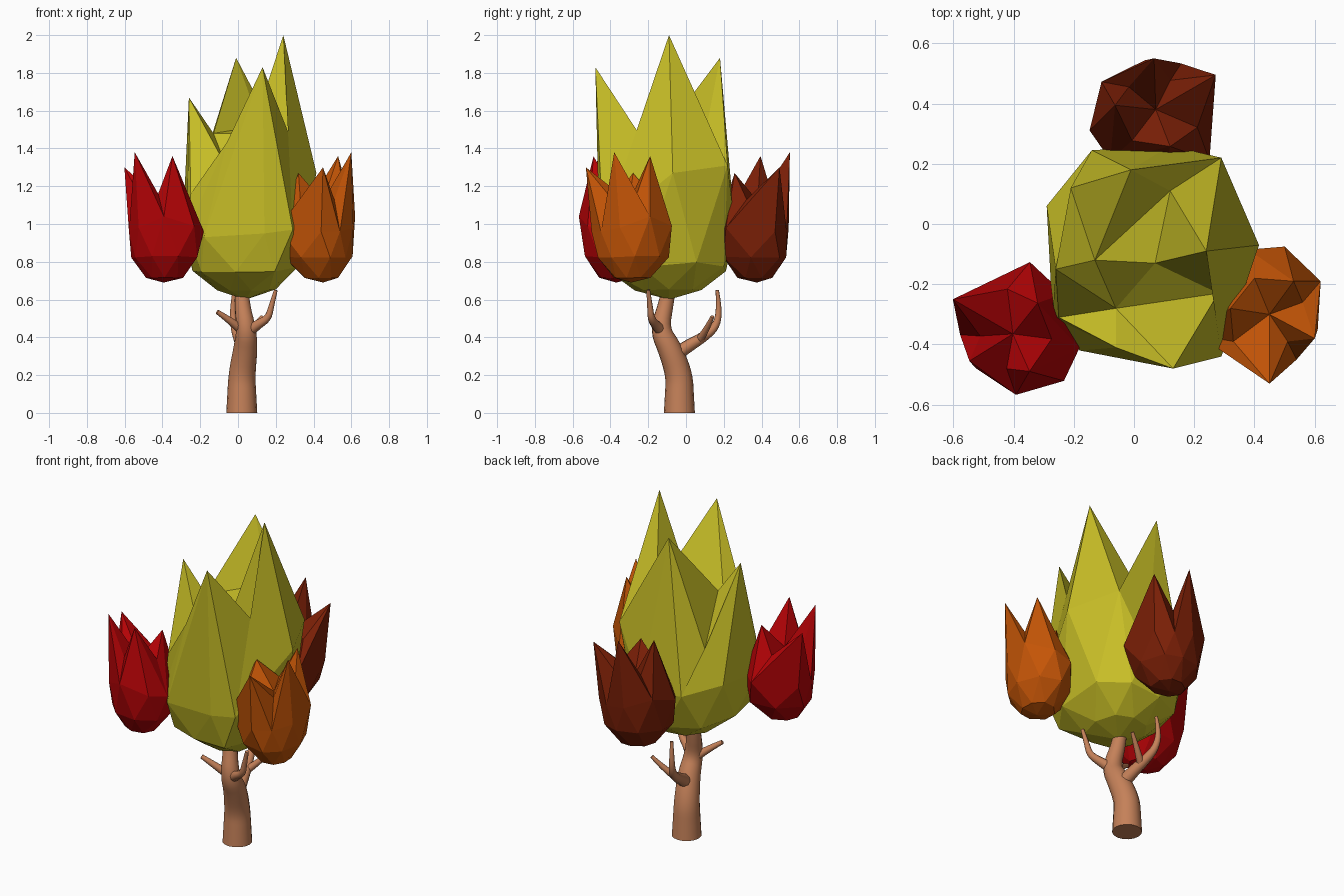
import bpy, bmesh, math
from mathutils import Vector, Matrix

if "Cube" in bpy.data.objects:
    bpy.data.objects.remove(bpy.data.objects["Cube"])


def material(name, rgb):
    m = bpy.data.materials.new(name)
    m.diffuse_color = (*rgb, 1)
    m.use_nodes = True
    m.node_tree.nodes["Principled BSDF"].inputs["Base Color"].default_value = m.diffuse_color
    return m


def foliage(name, petals, base, z1, z2, k, hearts, mat, matrix=Matrix()):
    """Faceted bud: rounded bottom, bulging waist, jagged rim of peaks, hollow top.
    petals: (rim point, waist point, index of heart point its inner face meets),
    counter-clockwise seen from above."""
    base = Vector(base)
    rim = [Vector(p[0]) for p in petals]
    waist = [Vector(p[1]) for p in petals]
    n = len(petals)

    def shrink(ring, k, z):
        # half-step ring below the given one, so the bands zigzag
        mean = sum(r.z for r in ring) / n
        out = []
        for i in range(n):
            p = (ring[i] + ring[(i + 1) % n]) / 2
            q = base + (p - base) * k
            q.z = z + 0.15 * (p.z - mean)
            out.append(q)
        return out

    low = shrink(waist, k, z2)
    bottom = shrink(low, 0.58, z1)
    bm = bmesh.new()
    b, l, w, r = [[bm.verts.new(p) for p in ring] for ring in (bottom, low, waist, rim)]
    pole = bm.verts.new(base)
    h = [bm.verts.new(p) for p in hearts]
    for i in range(n):
        j = (i + 1) % n
        bm.faces.new((pole, b[j], b[i]))
        bm.faces.new((l[i], b[i], l[j]))
        bm.faces.new((b[i], b[j], l[j]))
        bm.faces.new((w[i], l[i], w[j]))
        bm.faces.new((l[i], l[j], w[j]))
        # sides rise to the rim, split along the petal peaks
        if rim[i].z > rim[j].z:
            bm.faces.new((w[i], w[j], r[i]))
            bm.faces.new((w[j], r[j], r[i]))
        else:
            bm.faces.new((w[i], w[j], r[j]))
            bm.faces.new((w[i], r[j], r[i]))
        # inner faces run to the heart
        hi, hj = petals[i][2], petals[j][2]
        bm.faces.new((r[i], r[j], h[hi]))
        if hi != hj:
            bm.faces.new((r[j], h[hj], h[hi]))
    if len(h) == 3:
        bm.faces.new(h)
    bmesh.ops.recalc_face_normals(bm, faces=bm.faces)
    me = bpy.data.meshes.new(name)
    bm.to_mesh(me)
    bm.free()
    me.materials.append(mat)
    ob = bpy.data.objects.new(name, me)
    ob.matrix_world = matrix
    bpy.context.collection.objects.link(ob)


def limb(name, points, mat, sides=3):
    """Tapered round limb along (x, y, z, radius) points."""
    cu = bpy.data.curves.new(name, 'CURVE')
    cu.dimensions = '3D'
    cu.bevel_depth = 1
    cu.bevel_resolution = sides
    cu.use_fill_caps = True
    cu.resolution_u = 4
    sp = cu.splines.new('NURBS')
    sp.points.add(len(points) - 1)
    for p, (x, y, z, r) in zip(sp.points, points):
        p.co = (x, y, z, 1)
        p.radius = r
    sp.order_u = 3
    sp.use_endpoint_u = True
    cu.materials.append(mat)
    ob = bpy.data.objects.new(name, cu)
    bpy.context.collection.objects.link(ob)
    bpy.ops.object.select_all(action='DESELECT')
    ob.select_set(True)
    bpy.context.view_layer.objects.active = ob
    bpy.ops.object.convert(target='MESH')
    bpy.ops.object.shade_smooth_by_angle(angle=math.radians(50))


bark = material("bark", (0.56, 0.22, 0.10))
green = material("yellow_green_leaf", (0.58, 0.52, 0.02))
red = material("red_leaf", (0.48, 0.001, 0.002))
orange = material("orange_leaf", (0.55, 0.09, 0.002))
brown = material("russet_leaf", (0.20, 0.014, 0.002))

# Trunk and branches
limb("trunk", [(0.02, -0.035, 0, 0.082), (0.02, -0.035, 0.09, 0.077),
               (0.02, -0.035, 0.2, 0.071), (0.04, -0.085, 0.34, 0.064),
               (0.045, -0.14, 0.44, 0.052), (0.02, -0.105, 0.58, 0.04),
               (0.02, -0.09, 0.66, 0.036)], bark, sides=6)
limb("back_branch", [(0.04, -0.07, 0.30, 0.04), (0.02, 0.02, 0.36, 0.034),
                     (0.0, 0.09, 0.40, 0.028), (-0.02, 0.16, 0.455, 0.021),
                     (-0.03, 0.178, 0.55, 0.015), (-0.02, 0.165, 0.65, 0.009)], bark)
limb("back_twig", [(0.01, 0.07, 0.385, 0.022), (0.07, 0.11, 0.44, 0.017),
                   (0.13, 0.14, 0.51, 0.010)], bark)
limb("left_twig", [(0.04, -0.11, 0.42, 0.028), (-0.02, -0.155, 0.475, 0.021),
                   (-0.11, -0.19, 0.535, 0.012)], bark)
limb("right_branch", [(0.04, -0.12, 0.42, 0.034), (0.10, -0.16, 0.465, 0.026),
                      (0.16, -0.185, 0.50, 0.019), (0.175, -0.19, 0.56, 0.015),
                      (0.20, -0.20, 0.65, 0.010)], bark)

# Main crown: starting at the front peak; its heart is a ledge behind a low pit
crown = [
    ((0.13, -0.48, 1.83), (0.14, -0.46, 0.95), 2),
    ((0.28, -0.23, 1.45), (0.29, -0.44, 0.97), 1),
    ((0.24, -0.09, 2.00), (0.415, -0.07, 1.27), 1),
    ((0.12, 0.11, 1.52), (0.29, 0.22, 1.31), 0),
    ((-0.01, 0.18, 1.88), (0.12, 0.26, 0.97), 0),
    ((-0.21, 0.12, 1.24), (-0.14, 0.245, 0.98), 0),
    ((-0.26, -0.15, 1.67), (-0.29, 0.06, 1.02), 2),
    ((-0.25, -0.31, 1.16), (-0.27, -0.31, 0.96), 2),
    ((-0.06, -0.41, 1.43), (-0.18, -0.42, 0.93), 2),
]
ledge_and_pit = [(-0.13, -0.12, 1.48), (0.07, -0.13, 1.48), (-0.06, -0.28, 1.30)]
foliage("main_crown", crown, (0.04, -0.09, 0.60), 0.65, 0.76, 0.88,
        ledge_and_pit, green)

# Three matching small clumps, each turned a third of a circle
bud = [
    ((0.0, -0.25, 1.30), (-0.01, -0.22, 0.96), 0),
    ((0.06, -0.11, 1.13), (0.09, -0.17, 0.96), 0),
    ((0.15, -0.10, 1.38), (0.16, -0.07, 0.98), 0),
    ((0.11, 0.02, 1.16), (0.17, 0.09, 1.04), 0),
    ((0.08, 0.09, 1.36), (0.05, 0.205, 0.99), 0),
    ((-0.05, 0.10, 1.15), (-0.07, 0.195, 0.96), 0),
    ((-0.13, 0.0, 1.27), (-0.20, 0.06, 0.98), 0),
    ((-0.12, -0.11, 1.13), (-0.235, -0.09, 0.98), 0),
]
for name, x, y, turn, mat in (("right_clump", 0.45, -0.28, 0, orange),
                              ("back_clump", 0.055, 0.37, 120, brown),
                              ("left_clump", -0.385, -0.375, 240, red)):
    place = Matrix.Translation((x, y, 0)) @ Matrix.Rotation(math.radians(turn), 4, 'Z')
    foliage(name, bud, (0.0, -0.01, 0.69), 0.715, 0.825, 0.95,
            [(0.0, -0.02, 1.12)], mat, place)
